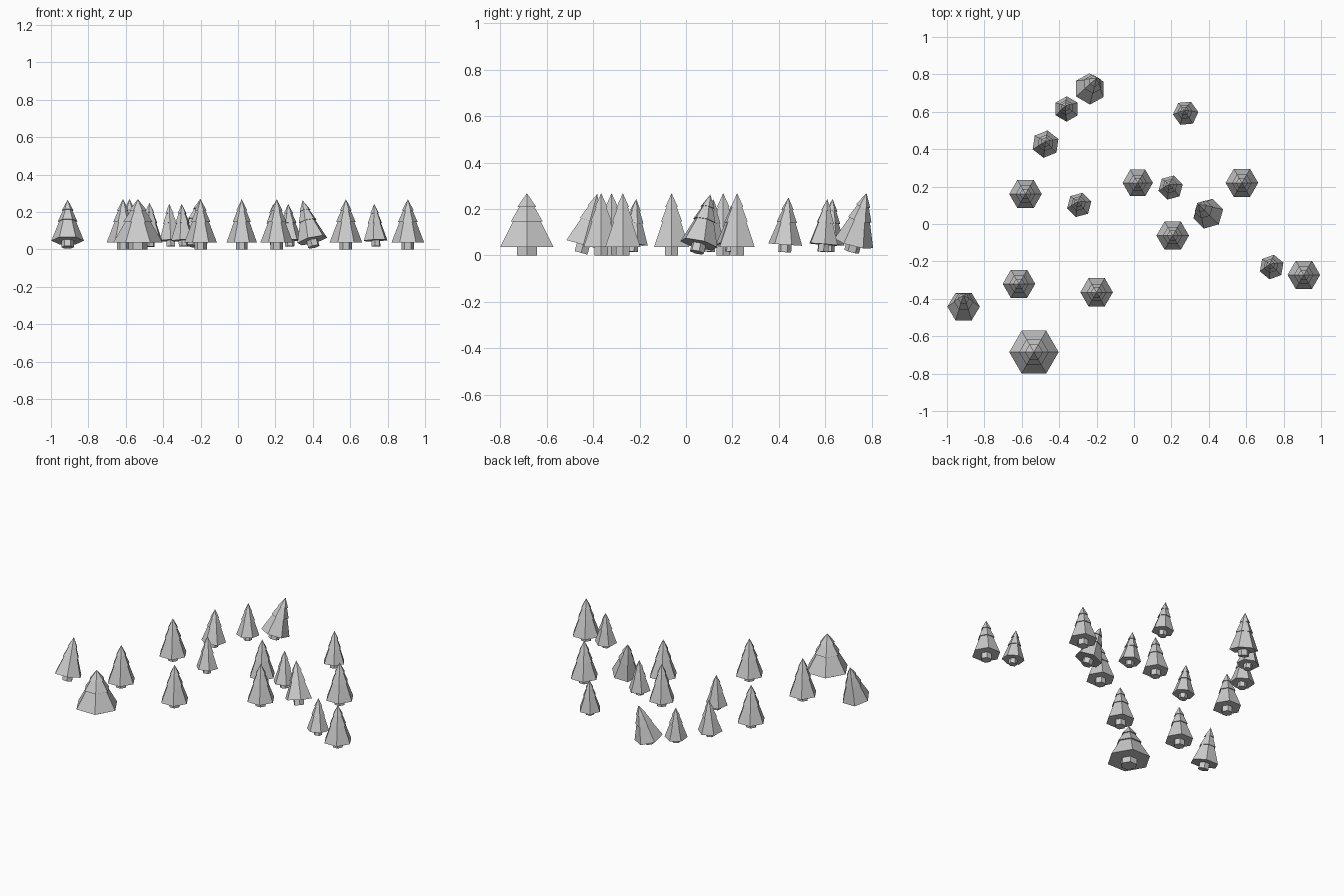
import bpy, math
from mathutils import Matrix, Vector

if "Cube" in bpy.data.objects:
    bpy.data.objects.remove(bpy.data.objects["Cube"])

SIDES = 6
PIVOT = 0.037   # height of the foliage base above the trunk foot
# (radius, height) with a radius of 1 at the widest skirt: trunk, then three tiers
PROFILE = [(0.38, -0.037), (0.38, 0.0), (1.0, 0.0), (0.52, 0.109),
           (0.60, 0.109), (0.29, 0.171), (0.36, 0.171)]
TIP = 0.231


def tree(name, x, y, radius, height=1.0, lift=0.0, turn=0.0, lean=(0, 0)):
    """Six-sided fir; lean is the sideways shift of the tip."""
    verts, faces = [], []
    for r, z in PROFILE:
        for i in range(SIDES):
            a = 2 * math.pi * i / SIDES + math.radians(turn)
            verts.append((radius * r * math.cos(a), radius * r * math.sin(a), z * height))
    verts.append((0, 0, TIP * height))
    faces.append(tuple(reversed(range(SIDES))))
    n = len(PROFILE)
    for k in range(n - 1):
        for i in range(SIDES):
            j = (i + 1) % SIDES
            faces.append((k * SIDES + i, k * SIDES + j,
                          (k + 1) * SIDES + j, (k + 1) * SIDES + i))
    for i in range(SIDES):
        faces.append(((n - 1) * SIDES + i, (n - 1) * SIDES + (i + 1) % SIDES, n * SIDES))
    me = bpy.data.meshes.new(name)
    me.from_pydata(verts, [], faces)
    # rigid tilt about the foliage base
    axis = Vector((-lean[1], lean[0], 0))
    if axis.length > 0:
        angle = math.asin(axis.length / (TIP * height))
        me.transform(Matrix.Rotation(angle, 4, axis.normalized()))
    ob = bpy.data.objects.new(name, me)
    ob.location = (x, y, PIVOT * height + lift)
    bpy.context.collection.objects.link(ob)


# upright firs
for i, (x, y, r) in enumerate([
        (-0.58, 0.16, 0.087), (0.02, 0.22, 0.081), (0.577, 0.22, 0.087),
        (0.207, -0.062, 0.087), (0.908, -0.272, 0.087), (-0.2, -0.365, 0.087),
        (-0.615, -0.32, 0.087)]):
    tree(f"fir_{i + 1}", x, y, r)

# broad fir
tree("broad_fir", -0.535, -0.685, 0.132)

# small firs, slightly tilted
for i, (x, y, r, t) in enumerate([
        (-0.36, 0.615, 0.068, 30), (-0.293, 0.102, 0.067, 15),
        (0.196, 0.195, 0.067, 15), (0.276, 0.592, 0.068, 5),
        (0.736, -0.23, 0.067, 20)]):
    tree(f"small_fir_{i + 1}", x, y, r, 0.85, 0.016, t, (-0.008, 0.016))
tree("small_fir_6", -0.473, 0.427, 0.074, 0.88, 0.014, 22, (0.0, 0.014))

# leaning firs
tree("leaning_fir_1", -0.237, 0.722, 0.086, 0.98, 0.016, 30, (0.035, 0.055))
tree("leaning_fir_2", 0.397, 0.055, 0.084, 0.98, 0.012, 15, (-0.052, 0.05))
tree("leaning_fir_3", -0.911, -0.442, 0.087, 0.98, 0.01, 0, (0.0, 0.06))
